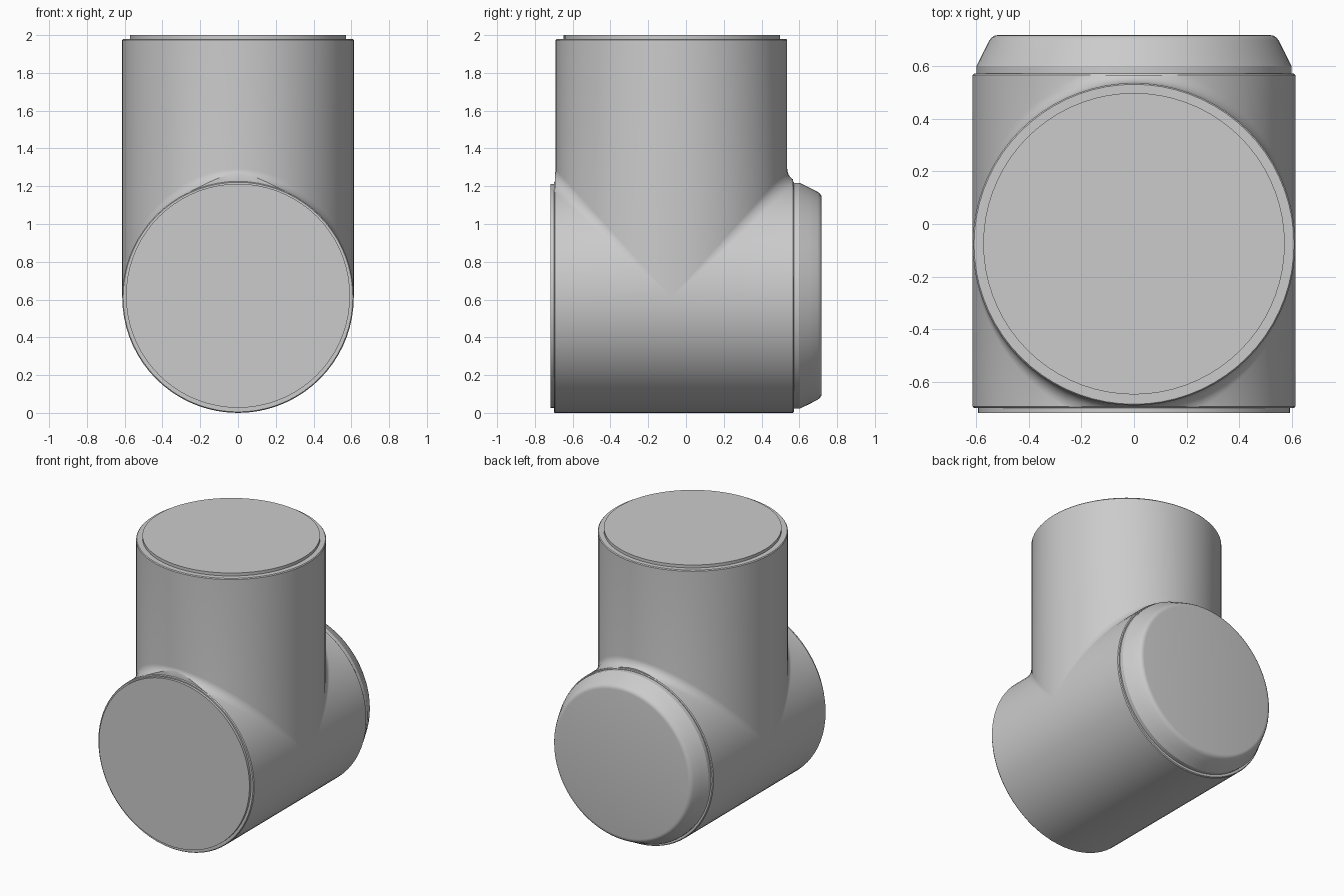
import bpy, bmesh
from math import sin, cos, pi, sqrt, radians
from mathutils import Matrix, Vector

if "Cube" in bpy.data.objects:
    bpy.data.objects.remove(bpy.data.objects["Cube"])

R = 0.613            # radius of both pipes
ZC = 0.613           # height of the horizontal axis
YC = -0.077          # y of the vertical axis
FRONT, BACK, TOP = -0.694, 0.566, 1.973
FILLET = 0.066
N = 36               # steps per half circle


def finish(bm, name):
    bmesh.ops.remove_doubles(bm, verts=bm.verts, dist=1e-5)
    bmesh.ops.recalc_face_normals(bm, faces=bm.faces)
    mesh = bpy.data.meshes.new(name)
    bm.to_mesh(mesh)
    bm.free()
    ob = bpy.data.objects.new(name, mesh)
    bpy.context.collection.objects.link(ob)
    bpy.ops.object.select_all(action='DESELECT')
    ob.select_set(True)
    bpy.context.view_layer.objects.active = ob
    bpy.ops.object.shade_smooth_by_angle(angle=radians(25))
    return ob


def strips(bm, rows):
    grid = [[bm.verts.new(p) for p in row] for row in rows]
    for a, b in zip(grid, grid[1:]):
        for i in range(len(a) - 1):
            bm.faces.new((a[i], a[i + 1], b[i + 1], b[i]))


def lathe(name, profile, origin, axis):
    """Turn (radius, distance along axis) points into a closed-ended cap."""
    bm = bmesh.new()
    m = Matrix.Translation(origin) @ Vector((0, 0, 1)).rotation_difference(Vector(axis)).to_matrix().to_4x4()
    rows = [[m @ Vector((r * cos(pi * i / N), r * sin(pi * i / N), h)) for r, h in profile]
            for i in range(2 * N + 1)]
    strips(bm, rows)
    r, h = profile[-1]
    bm.faces.new([bm.verts.new(m @ Vector((r * cos(pi * i / N), r * sin(pi * i / N), h)))
                  for i in range(2 * N)])
    return finish(bm, name)


# Tee body: vertical pipe blended into the upper half of the horizontal pipe
bm = bmesh.new()
angles = [-pi / 2 + pi * i / N for i in range(N + 1)]
for s, end in ((-1, FRONT), (1, BACK)):
    rows = []
    for t in angles:
        c = max(cos(t), 0.0)
        x, y, z = R * sin(t), YC + s * R * c, ZC + R * c
        d = FILLET * c
        reach = min(d, abs(end - y))
        row = [(x, y, TOP)]
        for k in range(7):
            u = reach * (k / 6) ** 2
            row.append((x, y + s * u, z + d - sqrt(max(d * d - (d - u) ** 2, 0))))
        row += [(x, y + s * reach, z), (x, end, z)]
        rows.append(row)
    strips(bm, rows)

# Lower half of the horizontal pipe
strips(bm, [[(R * sin(t), y, ZC - R * max(cos(t), 0.0)) for y in (FRONT, YC, BACK)] for t in angles])
bmesh.ops.dissolve_degenerate(bm, dist=1e-5, edges=bm.edges)
finish(bm, "tee_body")

# Chamfered rims closing the three openings
rim = [(R, 0), (R - 0.005, 0.006)]
lathe("front_rim", rim, (0, FRONT, ZC), (0, -1, 0))
lathe("back_rim", rim, (0, BACK, ZC), (0, 1, 0))
lathe("top_rim", rim, (0, YC, TOP), (0, 0, 1))

# Thin end discs on the front and the top
lathe("front_disc", [(0.593, 0), (0.593, 0.018)], (0, -0.70, 0.62), (0, -1, 0))
lathe("top_disc", [(0.573, 0), (0.573, 0.021)], (0, -0.075, 1.979), (0, 0, 1))

# Tapered plug at the back
lathe("back_plug", [(0.598, 0), (0.598, 0.03), (0.573, 0.082), (0.55, 0.126), (0.541, 0.138),
                    (0.53, 0.145), (0.518, 0.147)], (0, 0.571, 0.62), (0, 1, 0))
